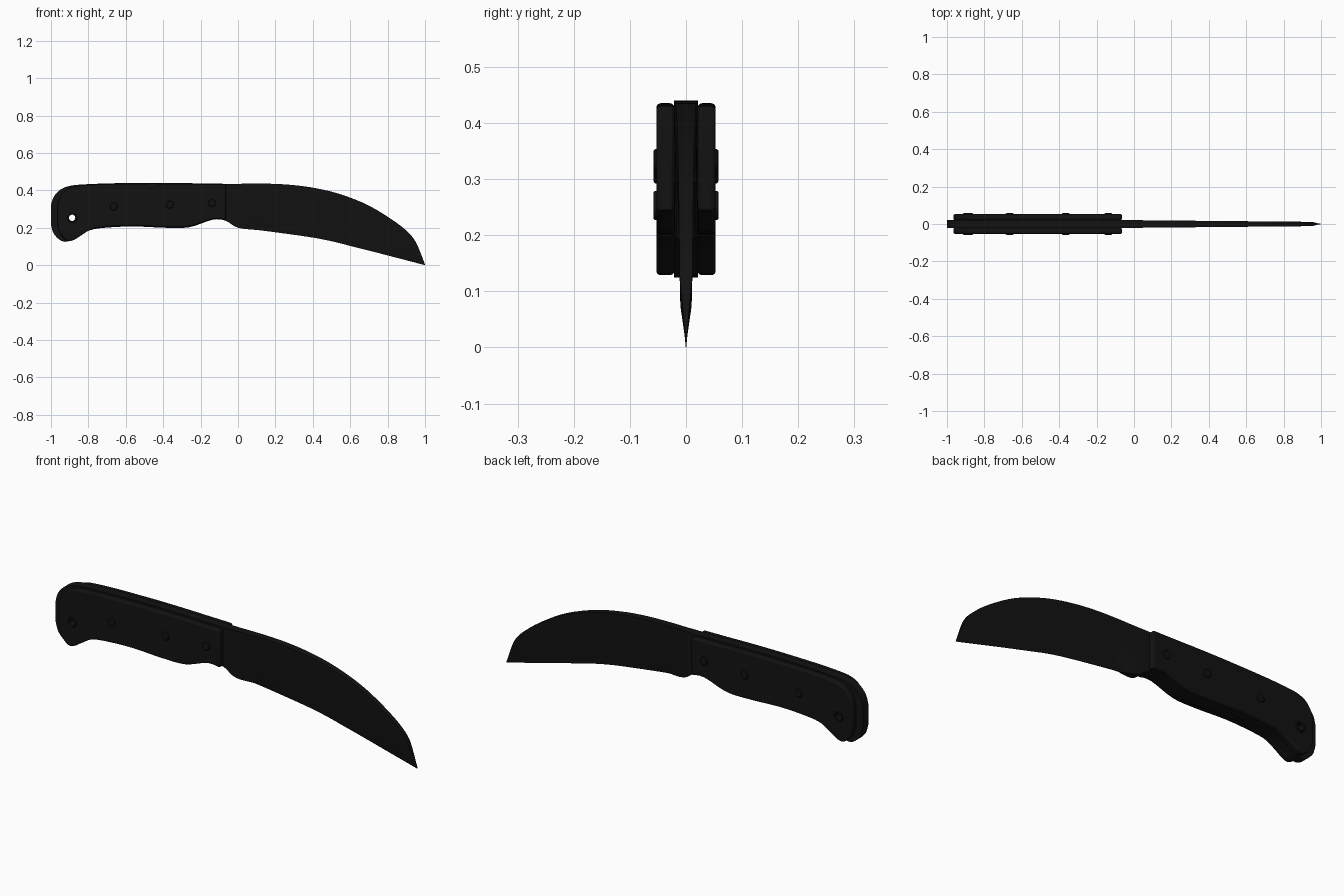
import bpy, bmesh, math
from mathutils import Vector

if "Cube" in bpy.data.objects:
    bpy.data.objects.remove(bpy.data.objects["Cube"])

black = bpy.data.materials.new("black_finish")
black.diffuse_color = (0.006, 0.006, 0.006, 1)
black.use_nodes = True
black.node_tree.nodes["Principled BSDF"].inputs["Base Color"].default_value = black.diffuse_color

# Paired outline points (x, z): handle top/bottom from butt to scale front, then blade spine/edge
HANDLE_TOP = [(-1, .32), (-.987, .362), (-.955, .40), (-.91, .421), (-.85, .43), (-.7, .437), (-.5, .44),
              (-.4, .44), (-.3, .439), (-.2, .437), (-.13, .436), (-.065, .435)]
HANDLE_LOW = [(-1, .215), (-.985, .168), (-.945, .13), (-.905, .128), (-.85, .157), (-.79, .187), (-.71, .2),
              (-.56, .207), (-.39, .2), (-.26, .203), (-.135, .243), (-.065, .237)]
SPINE = [(0, .435), (.12, .436), (.23, .433), (.35, .422), (.48, .398), (.6, .361), (.71, .313),
         (.83, .239), (.91, .175), (.955, .115), (1, .003)]
EDGE = [(0, .2), (.12, .186), (.22, .173), (.33, .158), (.42, .144), (.5, .128), (.6, .103),
        (.7, .078), (.8, .052), (.9, .026), (1, 0)]


def smooth(points, steps=4):
    """Catmull-Rom curve through the points."""
    p = [Vector(q) for q in points]
    p = [p[0]] + p + [p[-1]]
    out = []
    for a, b, c, d in zip(p, p[1:], p[2:], p[3:]):
        for k in range(steps):
            t = k / steps
            out.append(0.5 * (2 * b + (c - a) * t + (2 * a - 5 * b + 4 * c - d) * t * t
                              + (3 * b - a - 3 * c + d) * t ** 3))
    return out + [p[-1]]


def finish(bm, name, angle=30):
    bmesh.ops.recalc_face_normals(bm, faces=bm.faces)
    me = bpy.data.meshes.new(name)
    bm.to_mesh(me)
    bm.free()
    me.materials.append(black)
    ob = bpy.data.objects.new(name, me)
    bpy.context.collection.objects.link(ob)
    activate(ob)
    bpy.ops.object.shade_smooth_by_angle(angle=math.radians(angle))
    return ob


def activate(ob):
    bpy.ops.object.select_all(action='DESELECT')
    ob.select_set(True)
    bpy.context.view_layer.objects.active = ob


def apply(ob, kind, **settings):
    mod = ob.modifiers.new(kind, kind)
    for key, value in settings.items():
        setattr(mod, key, value)
    activate(ob)
    bpy.ops.object.modifier_apply(modifier=mod.name)


def lathe_y(name, profile, x, z, sides=24):
    """Closed (radius, y) loop spun around a y axis."""
    bm = bmesh.new()
    rings = [[bm.verts.new((x + r * math.cos(2 * math.pi * i / sides), y,
                            z + r * math.sin(2 * math.pi * i / sides))) for r, y in profile]
             for i in range(sides)]
    n = len(profile)
    for i in range(sides):
        a, b = rings[i], rings[(i + 1) % sides]
        for j in range(n):
            bm.faces.new((a[j], a[(j + 1) % n], b[(j + 1) % n], b[j]))
    bmesh.ops.remove_doubles(bm, verts=bm.verts, dist=1e-6)
    return finish(bm, name)


# Blade and full tang in one loft, tapering to the tip and ground to an edge
bm = bmesh.new()
sections = []
for top, low in zip(smooth(HANDLE_TOP + SPINE), smooth(HANDLE_LOW + EDGE)):
    x = top.x
    w = .0215 if x < 0 else .0205 - .0095 * x
    if x > .95:
        w *= max(.08, (1 - x) / .05)
    grind = min(1, max(0, (x - .01) / .08))
    mid = low.lerp(top, .45)
    m, e = w * (1 - .12 * grind), w * (1 - .96 * grind)
    sections.append([bm.verts.new((p.x, y, p.y)) for p, y in
                     ((top, -w), (mid, -m), (low, -e), (low, e), (mid, m), (top, w))])
for a, b in zip(sections, sections[1:]):
    for j in range(6):
        k = (j + 1) % 6
        bm.faces.new((a[j], a[k], b[k], b[j]))
bm.faces.new(sections[0])
bm.faces.new(sections[-1])
tang = finish(bm, "blade_and_tang", 20)

# Handle scales, inset from the tang outline, rounded and mirrored
bm = bmesh.new()
loop = [(p, -.005) for p in smooth(HANDLE_TOP)] + [(p, .004) for p in reversed(smooth(HANDLE_LOW))]
verts = []
for p, dz in loop:
    t = min(1, max(0, (-.75 - p.x) / .25))
    verts.append(bm.verts.new((p.x + .035 * t, -.0205, p.y + dz)))
face = bm.faces.new(verts)
ext = bmesh.ops.extrude_face_region(bm, geom=[face], use_keep_orig=True)
bmesh.ops.translate(bm, vec=(0, -.0325, 0), verts=[v for v in ext["geom"] if isinstance(v, bmesh.types.BMVert)])
scales = finish(bm, "handle_scales")
apply(scales, 'BEVEL', width=.008, segments=3, limit_method='ANGLE', angle_limit=math.radians(50))
apply(scales, 'MIRROR', use_axis=(False, True, False), use_clip=False)

# Lanyard hole through tang and scales
HX, HZ = -.887, .253
cutter = lathe_y("hole_cutter", [(0, -.2), (.021, -.2), (.021, .2), (0, .2)], HX, HZ)
for ob in (tang, scales):
    apply(ob, 'BOOLEAN', object=cutter, operation='DIFFERENCE', solver='EXACT')
    activate(ob)
    bpy.ops.object.shade_smooth_by_angle(angle=math.radians(25))
bpy.data.objects.remove(cutter)

# Lanyard tube and handle pins
lathe_y("lanyard_tube", [(.017, -.056), (.019, -.058), (.024, -.058), (.026, -.055),
                         (.026, .055), (.024, .058), (.019, .058), (.017, .056)], HX, HZ)
for i, (x, z) in enumerate([(-.665, .313), (-.365, .324), (-.138, .333)]):
    lathe_y(f"handle_pin_{i + 1}", [(0, -.058), (.017, -.058), (.021, -.055),
                                    (.021, .055), (.017, .058), (0, .058)], x, z)
